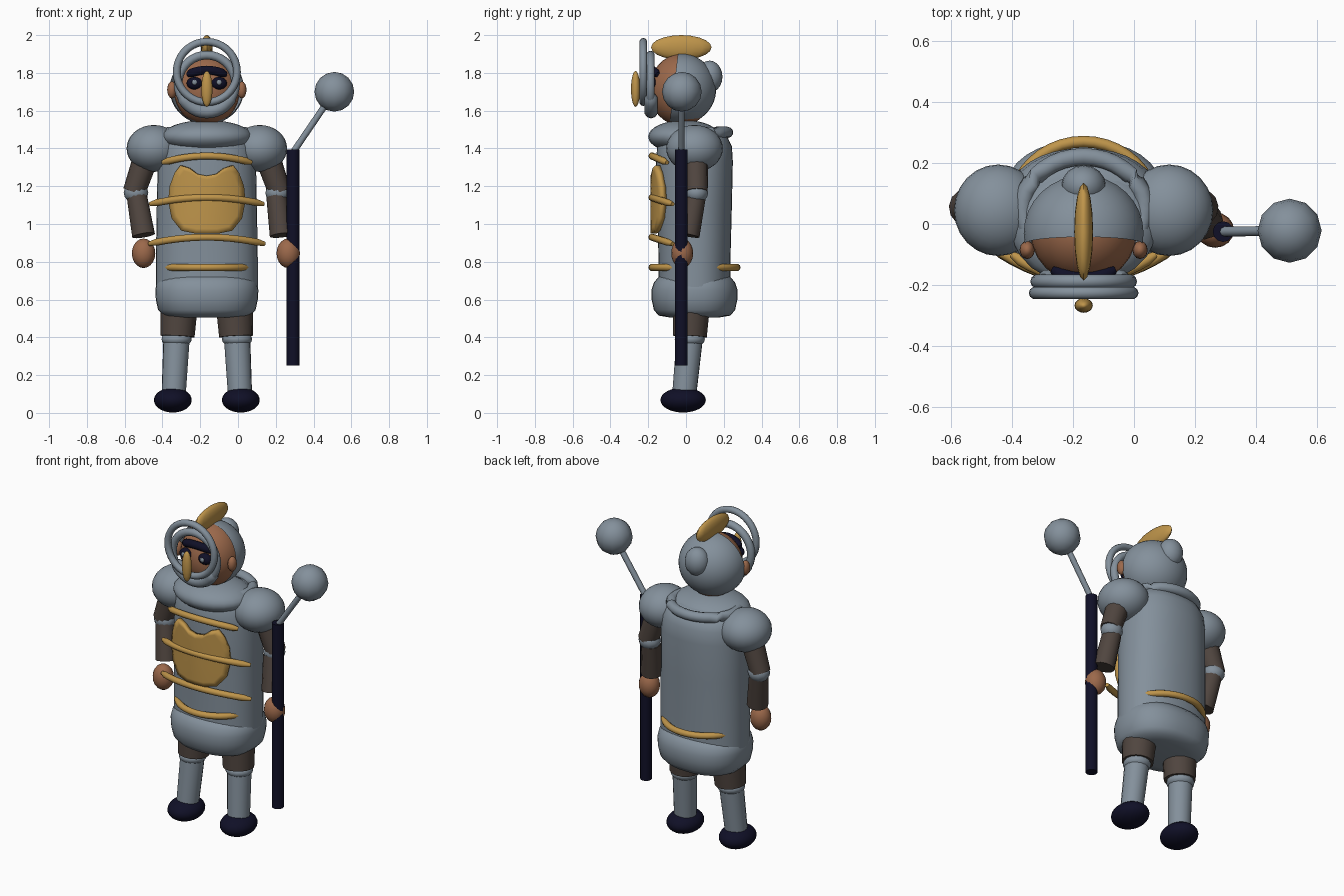
import bpy, bmesh, math
from mathutils import Vector

cube = bpy.data.objects.get("Cube")
if cube:
    bpy.data.objects.remove(cube, do_unlink=True)

CX = -0.165  # body's mirror plane
BY = 0.045   # torso depth centre


def material(name, rgb):
    m = bpy.data.materials.new(name)
    m.use_nodes = True
    m.diffuse_color = (*rgb, 1)
    m.node_tree.nodes["Principled BSDF"].inputs["Base Color"].default_value = (*rgb, 1)
    return m


STEEL = material("steel", (0.23, 0.28, 0.33))
GOLD = material("gold", (0.52, 0.30, 0.07))
SKIN = material("skin", (0.33, 0.14, 0.07))
BROWN = material("brown leather", (0.08, 0.06, 0.05))
NAVY = material("dark navy", (0.005, 0.005, 0.02))


def finish(name, bm, mat, angle=50):
    bmesh.ops.recalc_face_normals(bm, faces=bm.faces)
    me = bpy.data.meshes.new(name)
    bm.to_mesh(me)
    bm.free()
    ob = bpy.data.objects.new(name, me)
    bpy.context.collection.objects.link(ob)
    me.materials.append(mat)
    bpy.ops.object.select_all(action='DESELECT')
    ob.select_set(True)
    bpy.context.view_layer.objects.active = ob
    bpy.ops.object.shade_smooth_by_angle(angle=math.radians(angle))
    return ob


def ball(name, mat, loc, size, seg=24, cut_front=None):
    bm = bmesh.new()
    bmesh.ops.create_uvsphere(bm, u_segments=seg, v_segments=seg * 2 // 3, radius=1)
    for v in bm.verts:
        v.co = Vector(a * b for a, b in zip(v.co, size)) + Vector(loc)
    if cut_front is not None:
        bmesh.ops.bisect_plane(bm, geom=bm.verts[:] + bm.edges[:] + bm.faces[:],
                               plane_co=(0, cut_front, loc[2]), plane_no=(0, -1, 0.12),
                               clear_outer=True)
    return finish(name, bm, mat)


def limb(name, mat, a, b, r1, r2, seg=12):
    a, b = Vector(a), Vector(b)
    bm = bmesh.new()
    bmesh.ops.create_cone(bm, cap_ends=True, segments=seg, radius1=r1, radius2=r2,
                          depth=(b - a).length)
    rot = (b - a).to_track_quat('Z', 'Y')
    for v in bm.verts:
        v.co = rot @ v.co + (a + b) / 2
    return finish(name, bm, mat)


def tube(name, mat, points, r, closed=False, seg=10):
    """Sweep a round section along points."""
    pts = [Vector(p) for p in points]
    n = len(pts)
    bm = bmesh.new()
    rings = []
    for i, p in enumerate(pts):
        before = pts[i - 1] if closed or i else p
        after = pts[(i + 1) % n] if closed or i < n - 1 else p
        t = (after - before).normalized()
        up = Vector((0, 1, 0)) if abs(t.y) < 0.8 and mat == STEEL else Vector((0, 0, 1))
        u = t.cross(up).normalized()
        w = u.cross(t)
        rad = r if closed or 0 < i < n - 1 else r * 0.6
        rings.append([bm.verts.new(p + (u * math.cos(k * math.tau / seg)
                      + w * math.sin(k * math.tau / seg)) * rad) for k in range(seg)])
    for i in range(n if closed else n - 1):
        s, e = rings[i], rings[(i + 1) % n]
        for k in range(seg):
            bm.faces.new((s[k], s[(k + 1) % seg], e[(k + 1) % seg], e[k]))
    if not closed:
        bm.faces.new(rings[0])
        bm.faces.new(rings[-1])
    return finish(name, bm, mat)


def loft(name, mat, rows, power=1.0, seg=36):
    """Stack of rounded sections: height, half width, half depth."""
    bm = bmesh.new()
    rings = []
    for z, rx, ry in rows:
        ring = []
        for k in range(seg):
            c, s = math.cos(k * math.tau / seg), math.sin(k * math.tau / seg)
            ring.append(bm.verts.new((CX + rx * math.copysign(abs(c) ** power, c),
                                      BY + ry * math.copysign(abs(s) ** power, s), z)))
        rings.append(ring)
    for a, b in zip(rings, rings[1:]):
        for k in range(seg):
            bm.faces.new((a[k], a[(k + 1) % seg], b[(k + 1) % seg], b[k]))
    bm.faces.new(rings[0])
    bm.faces.new(rings[-1])
    return finish(name, bm, mat)


def circle(n, f):
    return [f(math.cos(i * math.tau / n), math.sin(i * math.tau / n)) for i in range(n)]


# Torso, hips and collar
loft("torso", STEEL, [(0.66, 0.27, 0.19), (0.8, 0.27, 0.19), (1.1, 0.265, 0.198),
                      (1.33, 0.26, 0.203), (1.41, 0.25, 0.198), (1.47, 0.22, 0.17),
                      (1.5, 0.15, 0.12)], 0.9)
loft("hips", STEEL, [(0.505, 0.17, 0.13), (0.515, 0.23, 0.19), (0.545, 0.258, 0.215),
                     (0.6, 0.27, 0.227), (0.65, 0.273, 0.228), (0.69, 0.265, 0.215),
                     (0.72, 0.24, 0.19), (0.735, 0.18, 0.14)], 0.85)
ball("collar", STEEL, (CX, -0.01, 1.462), (0.24, 0.19, 0.088))
tube("neck_ring", STEEL, circle(36, lambda c, s: (CX + 0.2 * c, 0.05 + 0.17 * s, 1.485)),
     0.03, True)

# Gold bands across the front, and the belt
for name, half, y, sweep, z in (("upper_band", 0.235, -0.18, 0.08, 1.36),
                                ("middle_band", 0.3, -0.18, 0.11, 1.14),
                                ("lower_band", 0.305, -0.18, 0.11, 0.93)):
    ts = [i / 8 - 1 for i in range(17)]
    tube(name, GOLD, [(CX + half * t, y + sweep * t * t, z - 0.035 * t * t) for t in ts], 0.019)
tube("belt", GOLD, circle(40, lambda c, s: (CX + 0.235 * c, BY + 0.225 * s, 0.77)), 0.019, True)

# Chest plate, following the torso curve, with a scalloped top
half_outline = [(0, 1.255), (0.05, 1.265), (0.09, 1.295), (0.135, 1.31), (0.165, 1.27),
                (0.19, 1.2), (0.197, 1.12), (0.18, 1.03), (0.13, 0.965), (0.06, 0.95), (0, 0.95)]
outline = half_outline + [(-x, z) for x, z in half_outline[-2:0:-1]]
bm = bmesh.new()


def plate_ring(f):
    pts = [(x * f, 1.12 + (z - 1.12) * f) for x, z in outline]
    return [bm.verts.new((CX + x, BY - 0.218 * math.sqrt(1 - (x / 0.29) ** 2), z))
            for x, z in pts]


rings = [plate_ring(f) for f in (0.1, 0.3, 0.5, 0.7, 0.85, 1)]
bm.faces.new(rings[0])
for a, b in zip(rings, rings[1:]):
    for k in range(len(a)):
        j = (k + 1) % len(a)
        bm.faces.new((a[k], a[j], b[j], b[k]))
plate = finish("chest_plate", bm, GOLD)
solid = plate.modifiers.new("thickness", 'SOLIDIFY')
solid.thickness = 0.03
solid.offset = 0

# Legs and arms
for side, s in (("right", -1), ("left", 1)):
    def at(x, y, z):
        return (CX + s * x, y, z)
    limb(side + "_thigh", BROWN, at(0.145, 0.03, 0.6), at(0.155, 0.02, 0.405), 0.1, 0.09, 16)
    ball(side + "_knee", STEEL, at(0.16, 0.02, 0.39), (0.08, 0.08, 0.045), 16)
    limb(side + "_shin", STEEL, at(0.16, 0.02, 0.4), at(0.176, -0.01, 0.09), 0.07, 0.064, 16)
    ball(side + "_shoe", NAVY, at(0.18, -0.015, 0.068), (0.1, 0.12, 0.066))
    ball(side + "_shoulder", STEEL, at(0.28, BY, 1.4), (0.145, 0.15, 0.124))
    grip = 0.06 if s > 0 else 0
    limb(side + "_upper_arm", BROWN, at(0.32, 0.05, 1.36), at(0.385, 0.055, 1.17), 0.068, 0.06)
    ball(side + "_elbow", STEEL, at(0.375, 0.055, 1.165), (0.065, 0.062, 0.055), 12)
    limb(side + "_forearm", BROWN, at(0.37, 0.05, 1.145),
         at(0.335 + grip, 0.01, 0.94), 0.055, 0.062)
    ball(side + "_hand", SKIN, at(0.335 + grip * 1.6, -0.02, 0.845), (0.062, 0.058, 0.078), 16)

# Staff with a ball on a slanted rod
limb("staff", NAVY, (0.292, -0.025, 0.25), (0.292, -0.025, 1.395), 0.034, 0.034)
limb("staff_rod", STEEL, (0.292, -0.025, 1.38), (0.51, -0.022, 1.7), 0.017, 0.017, 10)
ball("staff_ball", STEEL, (0.51, -0.022, 1.7), (0.105, 0.105, 0.105), 12)

# Head and helmet
ball("head", SKIN, (CX, -0.025, 1.71), (0.175, 0.17, 0.19))
ball("helmet", STEEL, (CX, -0.03, 1.715), (0.197, 0.19, 0.188), 32, -0.065)
ball("helmet_knob", STEEL, (CX, 0.125, 1.78), (0.073, 0.068, 0.085), 16)
ball("crest", GOLD, (CX, -0.025, 1.935), (0.031, 0.16, 0.065), 16)

# Visor rings, chin guard and nose guard
for name, y, z, rad, r in (("outer_visor_ring", -0.226, 1.805, 0.16, 0.02),
                           ("inner_visor_ring", -0.188, 1.742, 0.152, 0.023)):
    tube(name, STEEL, circle(36, lambda c, s: (CX + rad * c, y, z + rad * s)), r, True)
arc = [math.radians(200 + i * 10) for i in range(15)]
tube("chin_guard", STEEL, [(CX + 0.14 * math.cos(a), -0.185, 1.735 + 0.14 * math.sin(a))
                           for a in arc], 0.036)
ball("nose_guard", GOLD, (CX, -0.267, 1.715), (0.03, 0.024, 0.095), 16)

# Face
for side, s in (("right", -1), ("left", 1)):
    ball(side + "_ear", SKIN, (CX + s * 0.185, -0.085, 1.71), (0.025, 0.03, 0.045), 12)
    ball(side + "_eye", NAVY, (CX + s * 0.065, -0.18, 1.745), (0.042, 0.03, 0.033), 16)
    ball(side + "_pupil", STEEL, (CX + s * 0.065, -0.21, 1.75), (0.014, 0.008, 0.014), 12)
tube("brow", NAVY, [(CX + 0.1 * t, -0.18 + 0.03 * t * t, 1.815 - 0.025 * t * t)
                    for t in (i / 5 - 1 for i in range(11))], 0.024)
tube("mouth", NAVY, [(CX + 0.08 * t, -0.19 + 0.03 * t * t, 1.625 + 0.025 * t * t)
                     for t in (i / 5 - 1 for i in range(11))], 0.012)
